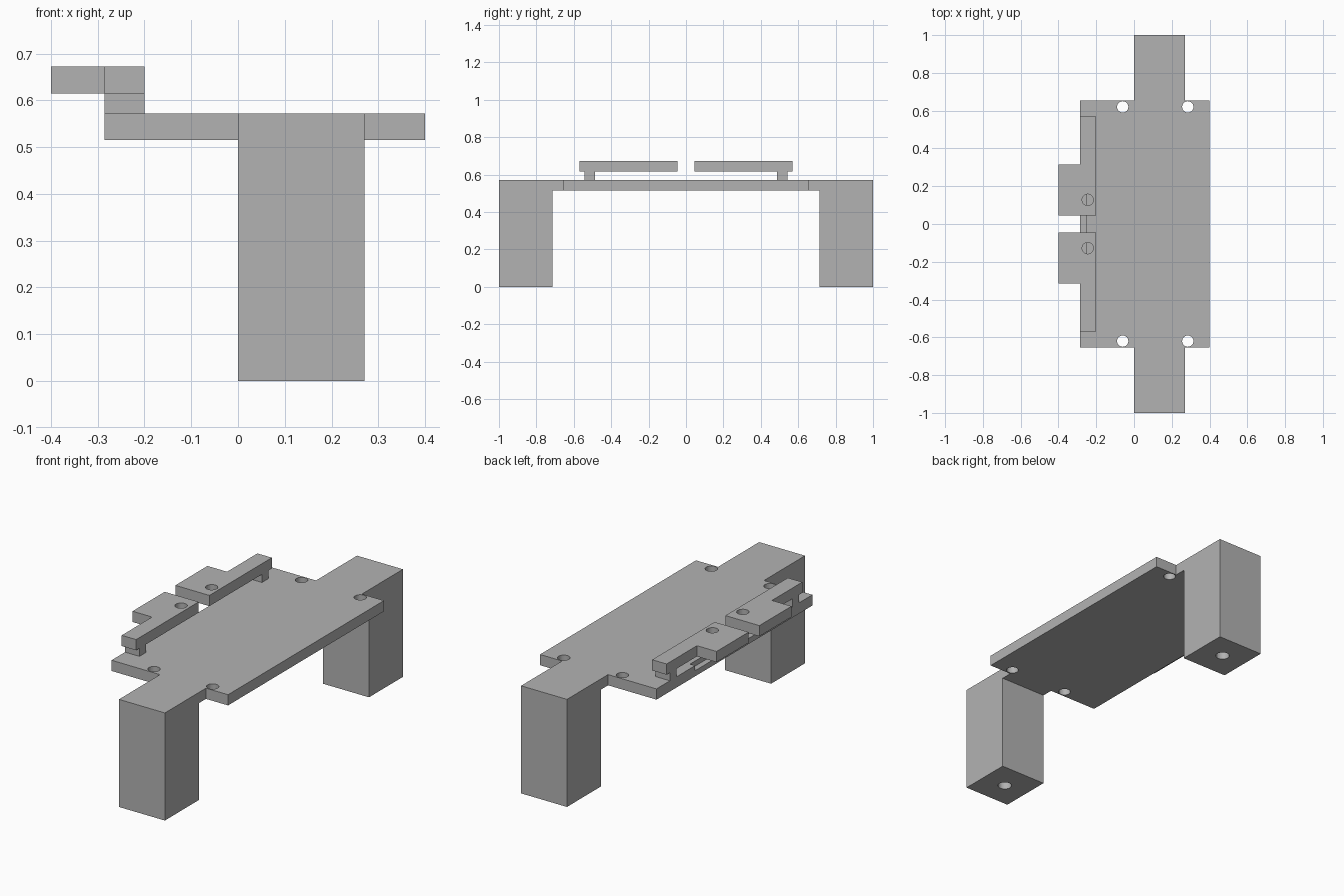
import bpy, bmesh

old = bpy.data.objects.get("Cube")
if old:
    bpy.data.objects.remove(old)

grey = bpy.data.materials.new("plain grey")
grey.use_nodes = True
grey.diffuse_color = (0.45, 0.45, 0.45, 1)
grey.node_tree.nodes["Principled BSDF"].inputs["Base Color"].default_value = (0.45, 0.45, 0.45, 1)

BASE, TOP = 0.515, 0.572          # plate underside and top
ARM_LOW, ARM_TOP = 0.615, 0.672   # arm underside and top
EDGE, INNER = -0.285, -0.2        # arm strip sides


def finish(name, bm):
    bmesh.ops.recalc_face_normals(bm, faces=bm.faces)
    mesh = bpy.data.meshes.new(name)
    bm.to_mesh(mesh)
    bm.free()
    mesh.materials.append(grey)
    obj = bpy.data.objects.new(name, mesh)
    bpy.context.scene.collection.objects.link(obj)
    return obj


def slab(name, outline, low, high):
    """Extrude a flat outline from low to high."""
    bm = bmesh.new()
    face = bm.faces.new([bm.verts.new((x, y, low)) for x, y in outline])
    ext = bmesh.ops.extrude_face_region(bm, geom=[face])
    verts = [v for v in ext["geom"] if isinstance(v, bmesh.types.BMVert)]
    bmesh.ops.translate(bm, verts=verts, vec=(0, 0, high - low))
    return finish(name, bm)


def box(name, x0, x1, y0, y1, low, high):
    return slab(name, [(x0, y0), (x1, y0), (x1, y1), (x0, y1)], low, high)


def rod(x, y, low, high, radius=0.03):
    bm = bmesh.new()
    bmesh.ops.create_cone(bm, cap_ends=True, segments=32, radius1=radius,
                          radius2=radius, depth=high - low)
    bmesh.ops.translate(bm, verts=bm.verts, vec=(x, y, (low + high) / 2))
    return finish("cutter", bm)


def combine(target, tool, operation):
    mod = target.modifiers.new("combine", "BOOLEAN")
    mod.operation = operation
    mod.solver = "EXACT"
    mod.object = tool
    bpy.context.view_layer.objects.active = target
    bpy.ops.object.modifier_apply(modifier=mod.name)
    bpy.data.objects.remove(tool)


# Stand: cross-shaped plate with a solid leg under each end
half = [(0.4, 0.655), (0.27, 0.655), (0.27, 1), (0, 1), (0, 0.655), (EDGE, 0.655)]
stand = slab("stand", half + [(x, -y) for x, y in reversed(half)], BASE, TOP)
for side in (-1, 1):
    y0, y1 = sorted((side * 0.715, side))
    combine(stand, box("leg", 0, 0.27, y0, y1, 0, TOP), "UNION")

# Screw holes through the plate and blind holes under the legs
for side in (-1, 1):
    for x in (-0.06, 0.285):
        combine(stand, rod(x, side * 0.62, 0.4, 0.7), "DIFFERENCE")
    combine(stand, rod(0.135, side * 0.86, -0.1, 0.2, 0.034), "DIFFERENCE")

# Shallow rebate along the plate edge below the arms
combine(stand, box("cutter", -0.4, -0.255, -0.33, 0.33, 0.545, 0.7), "DIFFERENCE")

# Mirrored pair of raised arms, each with a post and a pierced pad
for side, label in ((-1, "front"), (1, "back")):
    pad = [(INNER, 0.045), (INNER, 0.57), (EDGE, 0.57), (EDGE, 0.315),
           (-0.4, 0.315), (-0.4, 0.045)]
    arm = slab(label + "_arm", [(x, side * y) for x, y in pad], ARM_LOW, ARM_TOP)
    y0, y1 = sorted((side * 0.487, side * 0.542))
    combine(arm, box("post", EDGE, INNER, y0, y1, TOP, 0.65), "UNION")
    combine(arm, rod(-0.245, side * 0.128, 0.6, 0.7), "DIFFERENCE")
